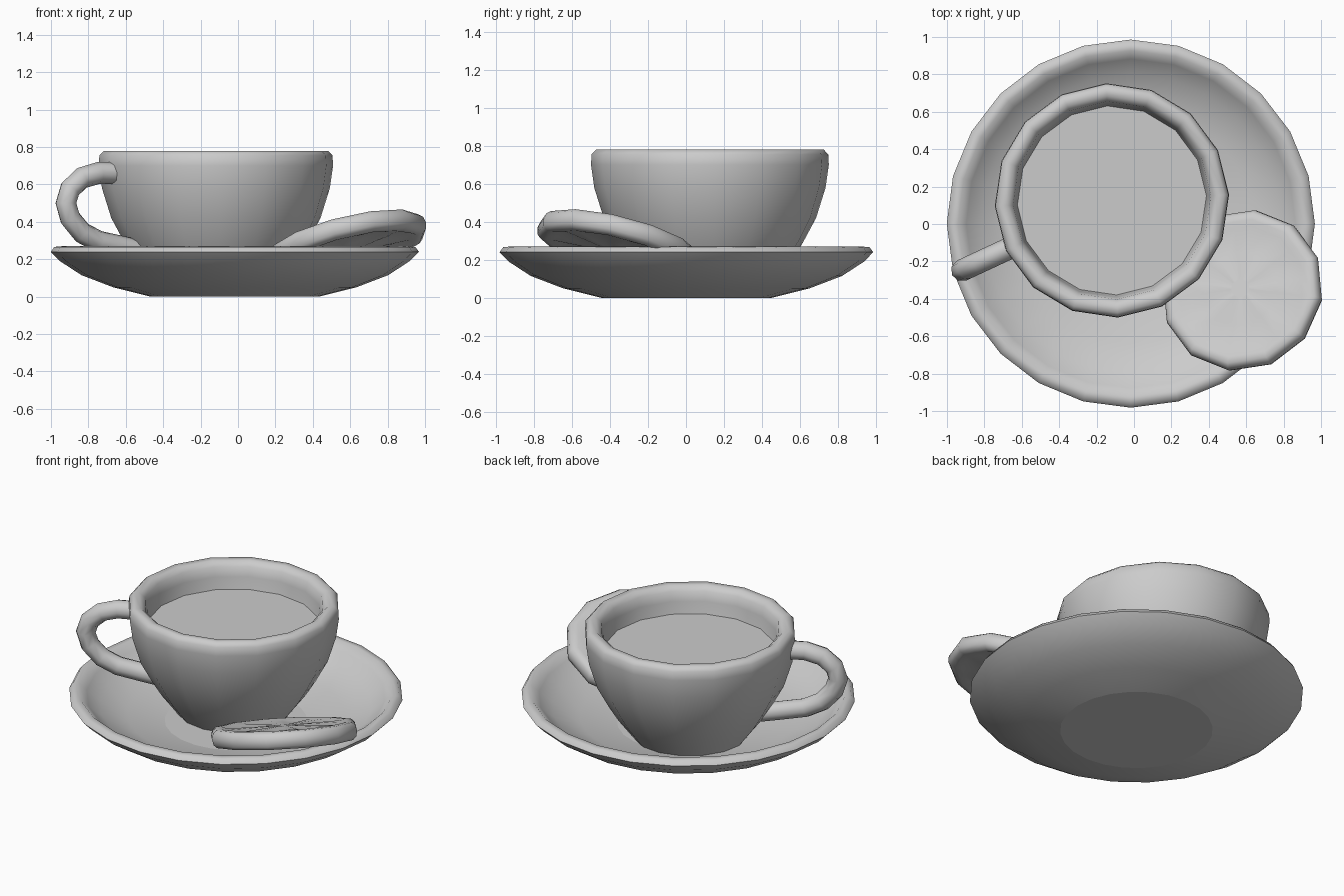
import bpy, bmesh, math
from mathutils import Matrix, Vector

cube = bpy.data.objects.get("Cube")
if cube:
    bpy.data.objects.remove(cube, do_unlink=True)

# One plain colour for everything
GREY = (0.6, 0.6, 0.6, 1)
grey = bpy.data.materials.new("light_grey")
grey.use_nodes = True
grey.diffuse_color = GREY
grey.node_tree.nodes["Principled BSDF"].inputs["Base Color"].default_value = GREY


def finish(name, bm, flat, angle):
    """Turn a bmesh into a shaded object; the flat faces stay unsmoothed."""
    bmesh.ops.recalc_face_normals(bm, faces=bm.faces)
    bm.faces.index_update()
    flat_ids = [f.index for f in flat]
    mesh = bpy.data.meshes.new(name)
    bm.to_mesh(mesh)
    bm.free()
    obj = bpy.data.objects.new(name, mesh)
    bpy.context.collection.objects.link(obj)
    mesh.materials.append(grey)
    bpy.ops.object.select_all(action='DESELECT')
    obj.select_set(True)
    bpy.context.view_layer.objects.active = obj
    bpy.ops.object.shade_smooth_by_angle(angle=math.radians(angle))
    for i in flat_ids:
        mesh.polygons[i].use_smooth = False
    return obj


def bridge(bm, rings):
    """Join successive rings of vertices, close both ends, return the caps."""
    n = len(rings[0])
    for a, b in zip(rings, rings[1:]):
        for k in range(n):
            bm.faces.new((a[k], a[(k + 1) % n], b[(k + 1) % n], b[k]))
    return [bm.faces.new(rings[0]), bm.faces.new(rings[-1])]


def lathe(name, profile, sides, phase, centre):
    bm = bmesh.new()
    rings = []
    for r, z in profile:
        rings.append([bm.verts.new((r * math.cos(phase + k * math.tau / sides),
                                    r * math.sin(phase + k * math.tau / sides), z))
                      for k in range(sides)])
    obj = finish(name, bm, bridge(bm, rings), 80)
    obj.location = (*centre, 0)


# Saucer: flat foot, flared underside, rounded rim, shallow bowl
lathe("saucer",
      [(.45, 0), (.65, .05), (.82, .115), (.935, .19), (.984, .24), (.965, .266),
       (.925, .27), (.88, .23), (.8, .165), (.64, .11), (.42, .07)],
      24, 0, (-.017, .002))

# Cup: tapering outside, rounded lip, inside wall down past the drink
CUP = (-.118, .126)
CUP_TURN = math.radians(2.8)
lathe("cup",
      [(.33, .06), (.375, .12), (.435, .2), (.49, .29), (.56, .42), (.61, .58), (.627, .7),
       (.624, .755), (.6, .78), (.56, .778), (.53, .75), (.517, .69), (.507, .615), (.49, .56)],
      16, CUP_TURN, CUP)
lathe("drink_surface", [(.5, .605), (.506, .613)], 16, CUP_TURN, CUP)

# Handle: an eight-sided tube swept along a path of (distance out, height)
path = [Vector((r, 0, z)) for r, z in
        [(.57, .66), (.69, .662), (.79, .635), (.86, .575), (.885, .5),
         (.86, .42), (.79, .342), (.69, .293), (.55, .265), (.42, .24)]]
bm = bmesh.new()
rings = []
for i, p in enumerate(path):
    along = (path[min(i + 1, len(path) - 1)] - path[max(i - 1, 0)]).normalized()
    side = Vector((0, 1, 0))
    up = along.cross(side)
    rings.append([bm.verts.new(p + .059 * (math.cos(a) * side + math.sin(a) * up))
                  for a in (k * math.tau / 8 for k in range(8))])
handle = finish("handle", bm, bridge(bm, rings), 60)
handle.location = (*CUP, 0)
handle.rotation_euler.z = math.radians(205)

# Fruit slice: twelve-sided rounded disc, grooved between segments on both faces
COLUMNS = 24
half = [(.435, .034), (.415, .052), (.38, .055), (.345, .049), (.2, .049), (.05, .049)]
groove = {3: .014, 4: .01, 5: .002}
profile = ([(r, -z, i) for i, (r, z) in reversed(list(enumerate(half)))]
           + [(.443, 0, -1)] + [(r, z, i) for i, (r, z) in enumerate(half)])
bm = bmesh.new()
rings = []
for r, z, i in profile:
    ring = []
    for k in range(COLUMNS):
        a = k * math.tau / COLUMNS + math.radians(22)
        rr = r * (math.cos(math.tau / COLUMNS) if k % 2 else 1)
        dip = groove.get(i, 0) if k % 3 == 0 else 0
        ring.append(bm.verts.new((rr * math.cos(a), rr * math.sin(a),
                                  z - math.copysign(dip, z))))
    rings.append(ring)
fruit = finish("fruit_slice", bm, bridge(bm, rings), 60)
# Lean the slice on the saucer rim, raised toward the front left
tilt = Matrix.Rotation(math.radians(19.5), 4, Vector((-1, -1, 0)))
fruit.matrix_world = Matrix.Translation((.58, -.355, .28)) @ tilt
